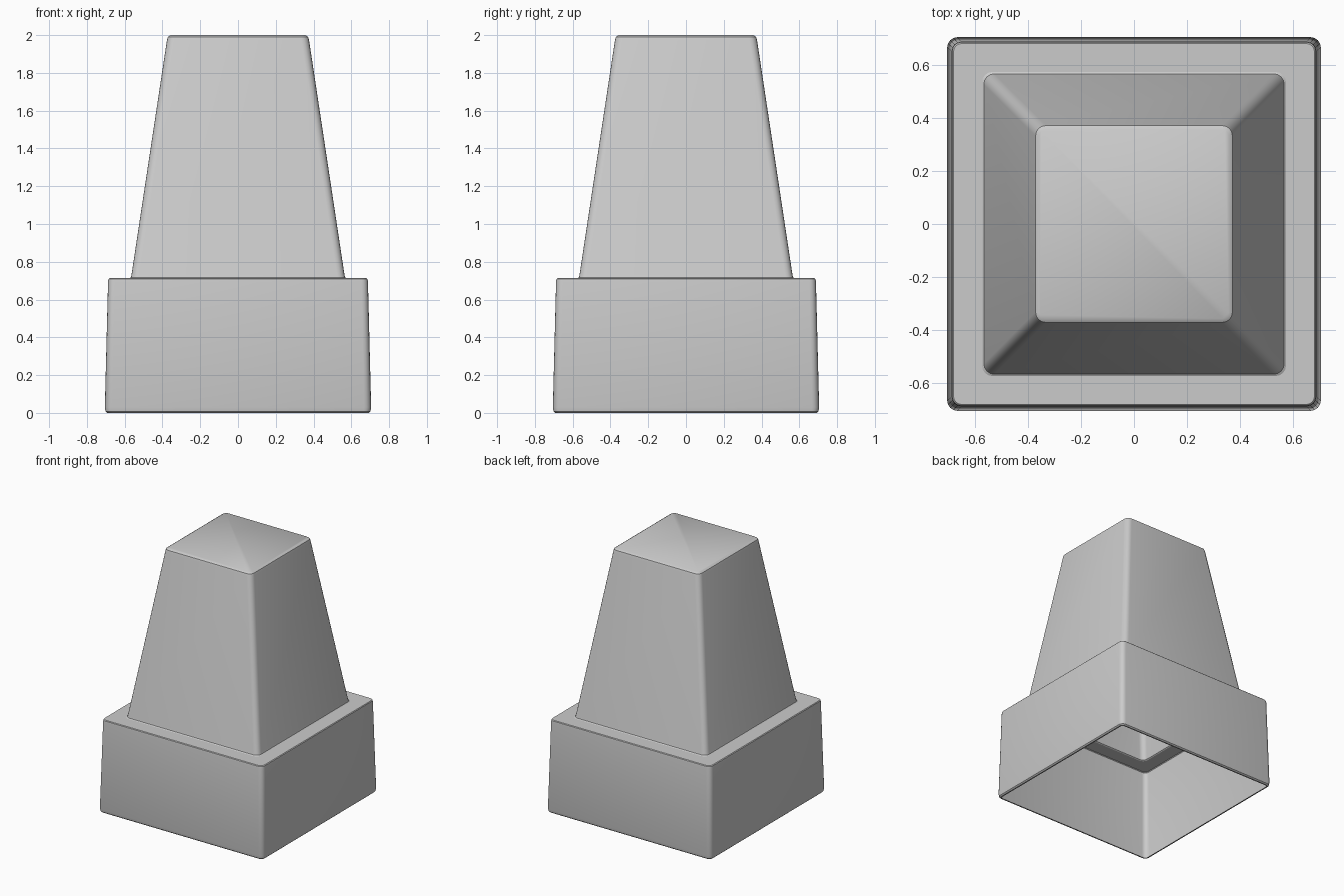
import bpy, bmesh, math

if "Cube" in bpy.data.objects:
    bpy.data.objects.remove(bpy.data.objects["Cube"])


def rounded_square(half, radius, z, steps=4):
    """Points around a rounded square ring at height z."""
    pts = []
    for q in range(4):
        mid = math.pi / 4 + q * math.pi / 2
        cx = math.copysign(half - radius, math.cos(mid))
        cy = math.copysign(half - radius, math.sin(mid))
        for s in range(steps + 1):
            a = q * math.pi / 2 + s / steps * math.pi / 2
            pts.append((cx + radius * math.cos(a), cy + radius * math.sin(a), z))
    return pts


def loft(name, profile, cap_top=False):
    """Open shell through rings given as (half width, corner radius, z)."""
    bm = bmesh.new()
    rings = [[bm.verts.new(p) for p in rounded_square(*ring)] for ring in profile]
    for low, high in zip(rings, rings[1:]):
        n = len(low)
        for i in range(n):
            j = (i + 1) % n
            bm.faces.new((low[i], low[j], high[j], high[i]))
    if cap_top:
        bm.faces.new(rings[-1])
    mesh = bpy.data.meshes.new(name)
    bm.to_mesh(mesh)
    bm.free()
    obj = bpy.data.objects.new(name, mesh)
    bpy.context.collection.objects.link(obj)
    bpy.context.view_layer.objects.active = obj
    obj.select_set(True)
    bpy.ops.object.shade_smooth_by_angle(angle=math.radians(35))
    obj.select_set(False)
    return obj


# Hollow skirt with a thin lip below and a ledge around the tower opening
loft("base_skirt", [
    (0.683, 0.02, 0.0),
    (0.692, 0.03, 0.0),
    (0.701, 0.035, 0.008),
    (0.705, 0.038, 0.03),
    (0.688, 0.035, 0.695),
    (0.686, 0.034, 0.708),
    (0.681, 0.03, 0.713),
    (0.574, 0.04, 0.713),
])

# Hollow tapering tower, flared at its foot and bevelled at its top
loft("tower", [
    (0.574, 0.04, 0.713),
    (0.567, 0.04, 0.718),
    (0.564, 0.04, 0.73),
    (0.376, 0.04, 1.975),
    (0.371, 0.036, 1.991),
    (0.357, 0.022, 2.0),
], cap_top=True)
